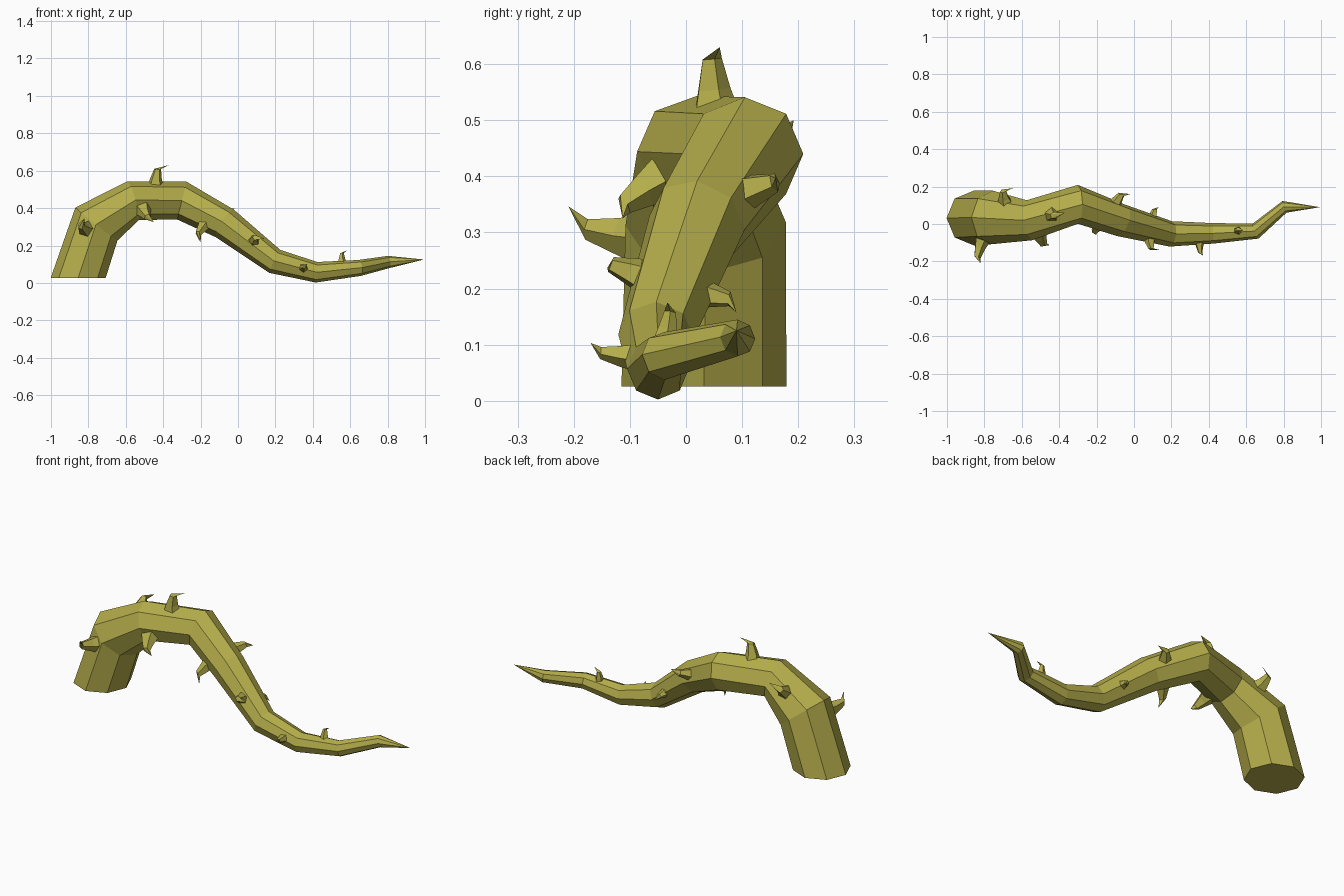
import bpy, bmesh, math
from mathutils import Vector

if "Cube" in bpy.data.objects:
    bpy.data.objects.remove(bpy.data.objects["Cube"])

mat = bpy.data.materials.new("olive green")
mat.diffuse_color = (0.46, 0.42, 0.07, 1)
mat.use_nodes = True
mat.node_tree.nodes["Principled BSDF"].inputs["Base Color"].default_value = mat.diffuse_color

# Vine centre line (x, y, z, radius)
PATH = [(-.855, .032, .025, .147), (-.757, .035, .315, .143), (-.56, .02, .44, .108),
        (-.30, .105, .44, .104), (-.07, .02, .318, .088), (.197, -.053, .115, .068),
        (.42, -.05, .057, .055), (.65, -.038, .08, .043), (.805, .092, .112, .033)]
TIP = Vector((.995, .09, .125))
pts = [Vector(p[:3]) for p in PATH] + [TIP]


def loft(name, rings, tip):
    """Join equal rings with quads, cap the start and close to a tip."""
    bm = bmesh.new()
    vs = [[bm.verts.new(p) for p in r] for r in rings]
    n = len(vs[0])
    for a, b in zip(vs, vs[1:]):
        for i in range(n):
            j = (i + 1) % n
            bm.faces.new((a[i], a[j], b[j], b[i]))
    t = bm.verts.new(tip)
    for i in range(n):
        bm.faces.new((vs[-1][i], vs[-1][(i + 1) % n], t))
    bm.faces.new(vs[0][::-1])
    bmesh.ops.recalc_face_normals(bm, faces=bm.faces[:])
    me = bpy.data.meshes.new(name)
    bm.to_mesh(me)
    bm.free()
    me.materials.append(mat)
    bpy.context.collection.objects.link(bpy.data.objects.new(name, me))


def ring(c, u, v, ru, rv, n):
    return [c + u * ru * math.cos(2 * math.pi * i / n) + v * rv * math.sin(2 * math.pi * i / n)
            for i in range(n)]


# Eight-sided vine body, first ring lies flat
rings = []
for i, p in enumerate(PATH):
    if i == 0:
        t = Vector((0, 0, 1))
    else:
        t = ((pts[i + 1] - pts[i]).normalized() + (pts[i] - pts[i - 1]).normalized()).normalized()
    up = Vector((-t.z, 0, t.x)).normalized()
    rings.append(ring(pts[i], up, t.cross(up).normalized(), p[3], p[3], 8))
loft("vine", rings, TIP)


# Hooked thorns: rise along the vine's outward direction, then bend to the tip
def thorn(k, base, tip, r):
    base, tip = Vector(base), Vector(tip)
    best = None
    for a, b in zip(pts, pts[1:]):
        d = b - a
        f = max(0, min(1, (base - a).dot(d) / d.length_squared))
        q = a + d * f
        if best is None or (base - q).length < best[0]:
            best = ((base - q).length, q, d.normalized())
    out = (base - best[1]).normalized()
    along = (best[2] - out * best[2].dot(out)).normalized()
    side = out.cross(along)
    h = (tip - base).length
    mid = base + out * h * .55 + (tip - base) * .12
    loft(f"thorn_{k}", [ring(base - out * .02, along, side, r * 1.15, r * 1.05, 5),
                        ring(base + out * h * .2, along, side, r * .8, r * .75, 5),
                        ring(mid, along, side, r * .45, r * .45, 5)], tip)


THORNS = [((-.44, .05, .53), (-.37, .06, .63), .042),
          ((-.815, -.095, .29), (-.82, -.21, .347), .043),
          ((-.505, -.06, .385), (-.45, -.113, .325), .043),
          ((-.175, .005, .315), (-.20, -.055, .215), .040),
          ((-.69, .12, .435), (-.645, .192, .50), .040),
          ((.085, -.085, .225), (.145, -.14, .237), .033),
          ((-.105, .10, .37), (-.018, .16, .397), .040),
          ((.10, .03, .19), (.13, .09, .157), .030),
          ((.35, -.105, .08), (.37, -.17, .103), .026),
          ((.555, -.035, .115), (.585, -.033, .175), .024)]
for k, (b, t, r) in enumerate(THORNS):
    thorn(k + 1, b, t, r)
